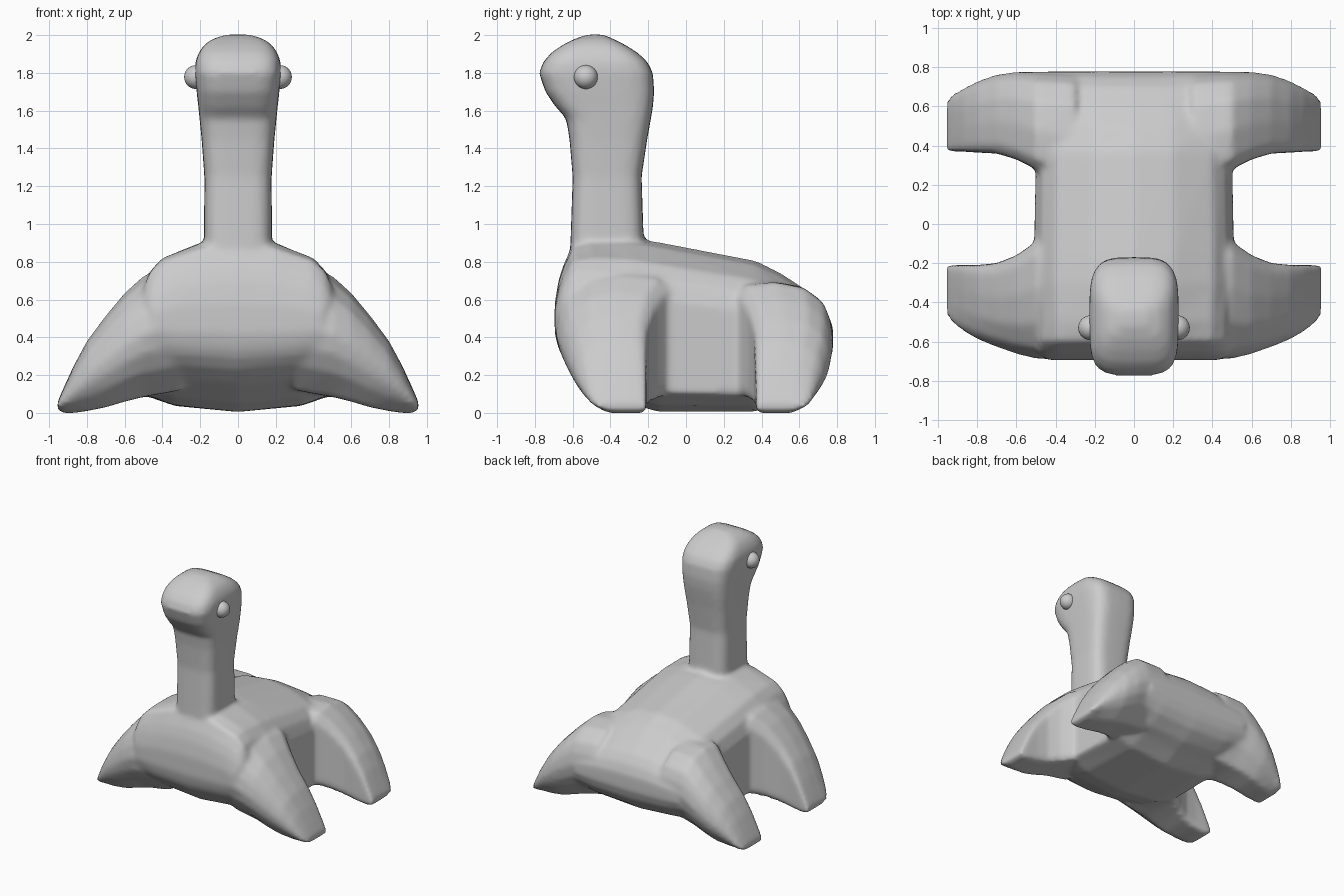
import bpy, bmesh, math

if "Cube" in bpy.data.objects:
    bpy.data.objects.remove(bpy.data.objects["Cube"])

bm = bmesh.new()


def loft(rings):
    """Skin a closed tube through equal-length rings of points and cap the ends."""
    vs = [[bm.verts.new(p) for p in r] for r in rings]
    n = len(vs[0])
    for a, b in zip(vs, vs[1:]):
        for i in range(n):
            j = (i + 1) % n
            bm.faces.new((a[i], a[j], b[j], b[i]))
    bm.faces.new(vs[0])
    bm.faces.new(vs[-1])


# Torso: sections along y (y, half width, bottom, top)
half = [(0, 1), (.4, .97), (.8, .87), (.93, .78), (1, .66), (1, .11), (.9, .09), (.67, .04), (0, 0)]
outline = half + [(-u, v) for u, v in half[-2:0:-1]]
torso = [(-.695, .44, .42, .58), (-.675, .47, .34, .7), (-.65, .49, .29, .78),
         (-.6, .5, .23, .89), (-.5, .5, .15, .92), (-.3, .51, .05, .925),
         (-.15, .51, .005, .905), (.37, .5, .005, .805), (.5, .5, .07, .74),
         (.6, .5, .11, .675), (.7, .5, .18, .6), (.75, .49, .25, .53), (.778, .47, .33, .45)]
loft([[(u * w, y, lo + v * (hi - lo)) for u, v in outline] for y, w, lo, hi in torso])

# Legs: sections along x (x, outer y, inner y, bottom, top), mirrored
leg_outline = [(0, .52), (.03, .68), (.1, .82), (.3, .95), (.6, 1), (.9, .98), (1, .88),
               (1, .08), (.95, 0), (.4, 0), (.15, .2), (.04, .36)]
front = [(.3, -.68, -.1, .12, .78), (.5, -.69, -.09, .085, .725), (.6, -.665, -.16, .06, .635),
         (.7, -.63, -.2, .03, .515), (.8, -.59, -.21, .01, .38), (.87, -.55, -.21, 0, .25),
         (.92, -.515, -.21, 0, .14), (.955, -.48, -.215, .01, .06)]
rear = [(.3, .77, .22, .12, .7), (.5, .778, .28, .085, .69), (.6, .778, .33, .06, .6),
        (.7, .765, .36, .03, .495), (.8, .73, .365, .01, .37), (.87, .695, .37, 0, .25),
        (.92, .67, .37, 0, .14), (.955, .64, .375, .01, .06)]
for side in (-1, 1):
    for leg in (front, rear):
        loft([[(side * x, yo + u * (yi - yo), lo + v * (hi - lo)) for u, v in leg_outline]
              for x, yo, yi, lo, hi in leg])

# Neck and head: rounded-box sections along z (z, front y, back y, half width)
neck = [(.7, -.62, -.22, .18), (.95, -.61, -.225, .18), (1.25, -.6, -.235, .178),
        (1.45, -.617, -.205, .193), (1.56, -.635, -.185, .204), (1.62, -.69, -.175, .21),
        (1.7, -.745, -.168, .219), (1.8, -.778, -.175, .229), (1.86, -.755, -.205, .226),
        (1.91, -.71, -.26, .207), (1.95, -.65, -.325, .178), (1.98, -.59, -.385, .135),
        (2.003, -.52, -.44, .06)]


def power(t):
    return math.copysign(abs(t) ** .5, t)


angles = [i * math.tau / 32 for i in range(32)]
loft([[(w * power(math.cos(a)), (y0 + y1) / 2 + (y1 - y0) / 2 * power(math.sin(a)), z)
       for a in angles] for z, y0, y1, w in neck])

bmesh.ops.recalc_face_normals(bm, faces=bm.faces)
mesh = bpy.data.meshes.new("body")
bm.to_mesh(mesh)
bm.free()
body = bpy.data.objects.new("body", mesh)
bpy.context.collection.objects.link(body)

# Fuse the parts into one soft skin
fuse = body.modifiers.new("fuse", 'REMESH')
fuse.mode = 'VOXEL'
fuse.voxel_size = .018
fuse.use_smooth_shade = True
soften = body.modifiers.new("soften", 'SMOOTH')
soften.factor = .5
soften.iterations = 8

# Eyes
for side, name in ((-1, "right_eye"), (1, "left_eye")):
    bpy.ops.mesh.primitive_uv_sphere_add(segments=32, ring_count=16, radius=.063,
                                         location=(side * .222, -.53, 1.778))
    eye = bpy.context.object
    eye.name = name
    bpy.ops.object.shade_smooth()
